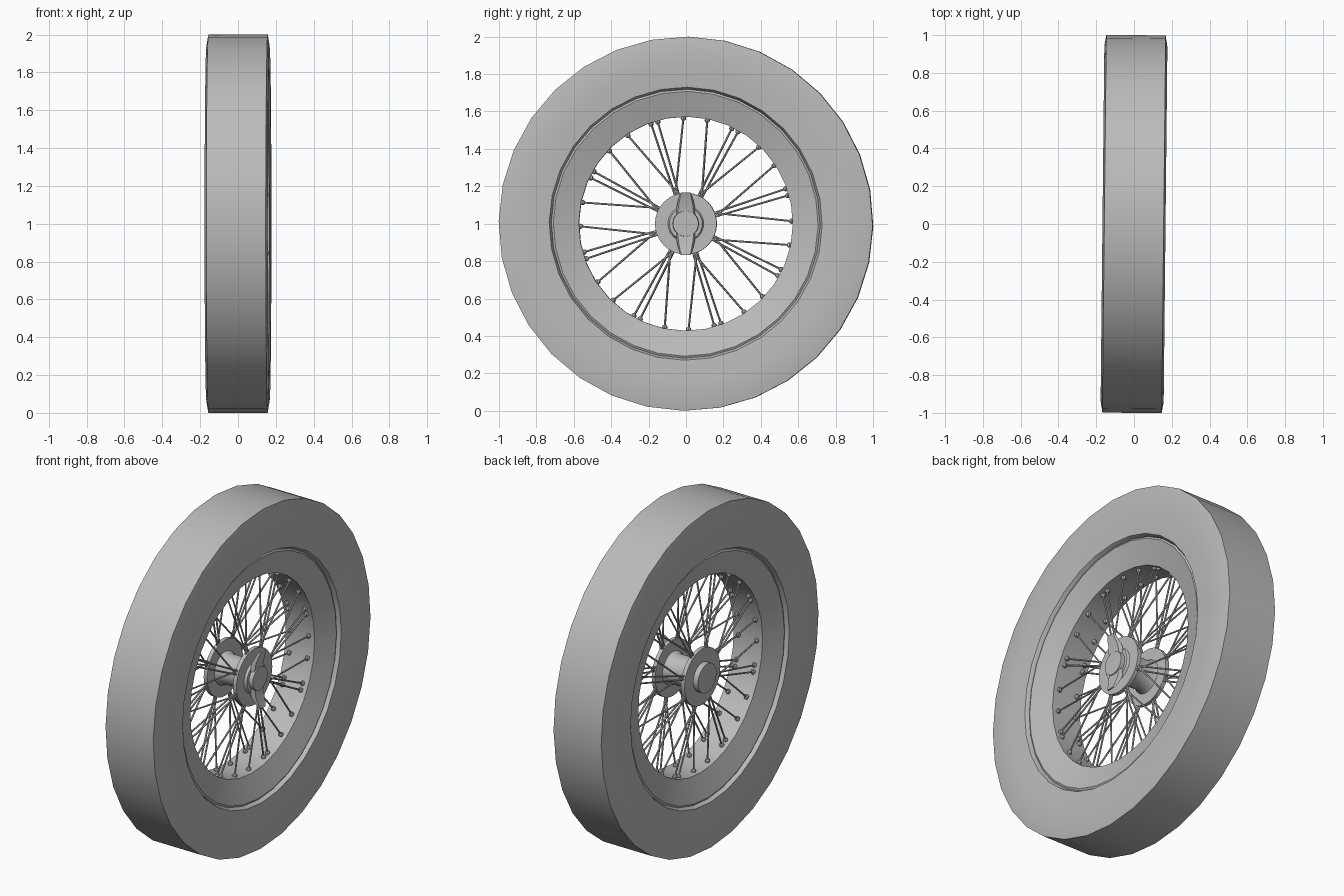
import bpy, bmesh, math
from mathutils import Matrix, Vector

cube = bpy.data.objects.get("Cube")
if cube:
    bpy.data.objects.remove(cube, do_unlink=True)

GREY = (0.5, 0.5, 0.5, 1)
mat = bpy.data.materials.new("plain grey")
mat.use_nodes = True
mat.diffuse_color = GREY
mat.node_tree.nodes["Principled BSDF"].inputs["Base Color"].default_value = GREY

# Slight yaw of the whole wheel, lifted so it stands on the ground
PLACE = Matrix.Translation((0, 0, 1)) @ Matrix.Rotation(-0.0105, 4, 'Z')


def finish(bm, name):
    bmesh.ops.recalc_face_normals(bm, faces=bm.faces)
    mesh = bpy.data.meshes.new(name)
    bm.to_mesh(mesh)
    bm.free()
    mesh.materials.append(mat)
    obj = bpy.data.objects.new(name, mesh)
    obj.matrix_world = PLACE
    bpy.context.collection.objects.link(obj)
    bpy.ops.object.select_all(action='DESELECT')
    obj.select_set(True)
    bpy.context.view_layer.objects.active = obj
    bpy.ops.object.shade_smooth_by_angle(angle=math.radians(30))
    return obj


def lathe(name, profile, segs=32, phase=-0.75):
    """Spin a closed (x, radius) outline round the axle."""
    bm = bmesh.new()
    rings = []
    for i in range(segs):
        a = math.radians(phase) + math.tau * i / segs
        rings.append([bm.verts.new((x, r * math.cos(a), r * math.sin(a))) for x, r in profile])
    for i in range(segs):
        a, b = rings[i], rings[(i + 1) % segs]
        for j in range(len(profile)):
            k = (j + 1) % len(profile)
            bm.faces.new((a[j], a[k], b[k], b[j]))
    bmesh.ops.remove_doubles(bm, verts=bm.verts, dist=1e-5)
    return finish(bm, name)


def mirrored(half):
    return half + [(-x, r) for x, r in reversed(half)]


def polar(x, r, deg):
    a = math.radians(deg)
    return Vector((x, r * math.cos(a), r * math.sin(a)))


def add_rod(bm, a, b, radius):
    d = b - a
    m = Matrix.Translation((a + b) / 2) @ d.to_track_quat('Z', 'Y').to_matrix().to_4x4()
    bmesh.ops.create_cone(bm, cap_ends=True, segments=6, radius1=radius, radius2=radius,
                          depth=d.length, matrix=m)


# Tyre and rim
lathe("tyre", mirrored([(0.157, 1.0), (0.167, 0.94), (0.166, 0.84), (0.158, 0.73), (0.13, 0.715)]))
lathe("rim", mirrored([(0.13, 0.73), (0.142, 0.708), (0.095, 0.572)]))

# Hub: barrel, two flanges, plain cap on one side, locking nut on the other
lathe("hub_barrel", mirrored([(0.09, 0), (0.09, 0.1), (0.06, 0.085)]))
for side, label in ((1, "left"), (-1, "right")):
    lathe(label + "_flange", [(side * x, r) for x, r in
                              ((0.085, 0), (0.085, 0.165), (0.108, 0.165), (0.108, 0))])
lathe("plain_cap", [(-0.1, 0), (-0.1, 0.085), (-0.14, 0.085), (-0.14, 0)])
lathe("nut_base", [(0.1, 0), (0.1, 0.1), (0.122, 0.088), (0.122, 0)])
lathe("nut_cap", [(0.1, 0), (0.1, 0.072), (0.146, 0.068), (0.146, 0)])

# Two flared wings of the locking nut
bm = bmesh.new()
for s in (1, -1):
    sections = []
    for z, half, x0, x1 in ((0.04, 0.055, 0.112, 0.138), (0.1, 0.047, 0.122, 0.145),
                            (0.155, 0.034, 0.15, 0.163), (0.166, 0.026, 0.157, 0.167)):
        sections.append([bm.verts.new((x, s * y, s * z)) for x, y in
                         ((x0, -half), (x0, half), (x1, half * 0.8), (x1, -half * 0.8))])
    for a, b in zip(sections, sections[1:]):
        for j in range(4):
            k = (j + 1) % 4
            bm.faces.new((a[j], a[k], b[k], b[j]))
    bm.faces.new(sections[0])
    bm.faces.new(sections[-1])
finish(bm, "nut_wings")

# Spokes: eight crossing groups of four on each side, with round nipples at the rim
spokes, nipples = bmesh.new(), bmesh.new()
for side in (1, -1):
    for group in range(8):
        middle = 17.4 + 45 * group
        for rim_off, hub_off in ((-16, 7), (16, -7), (-1.9, -4), (1.9, 4)):
            outer = polar(side * 0.06, 0.565, middle + rim_off)
            inner = polar(side * 0.097, 0.145, middle + hub_off)
            add_rod(spokes, inner, outer, 0.005)
            bmesh.ops.create_uvsphere(nipples, u_segments=8, v_segments=6, radius=0.014,
                                      matrix=Matrix.Translation(outer))
finish(spokes, "spokes")
finish(nipples, "spoke_nipples")
